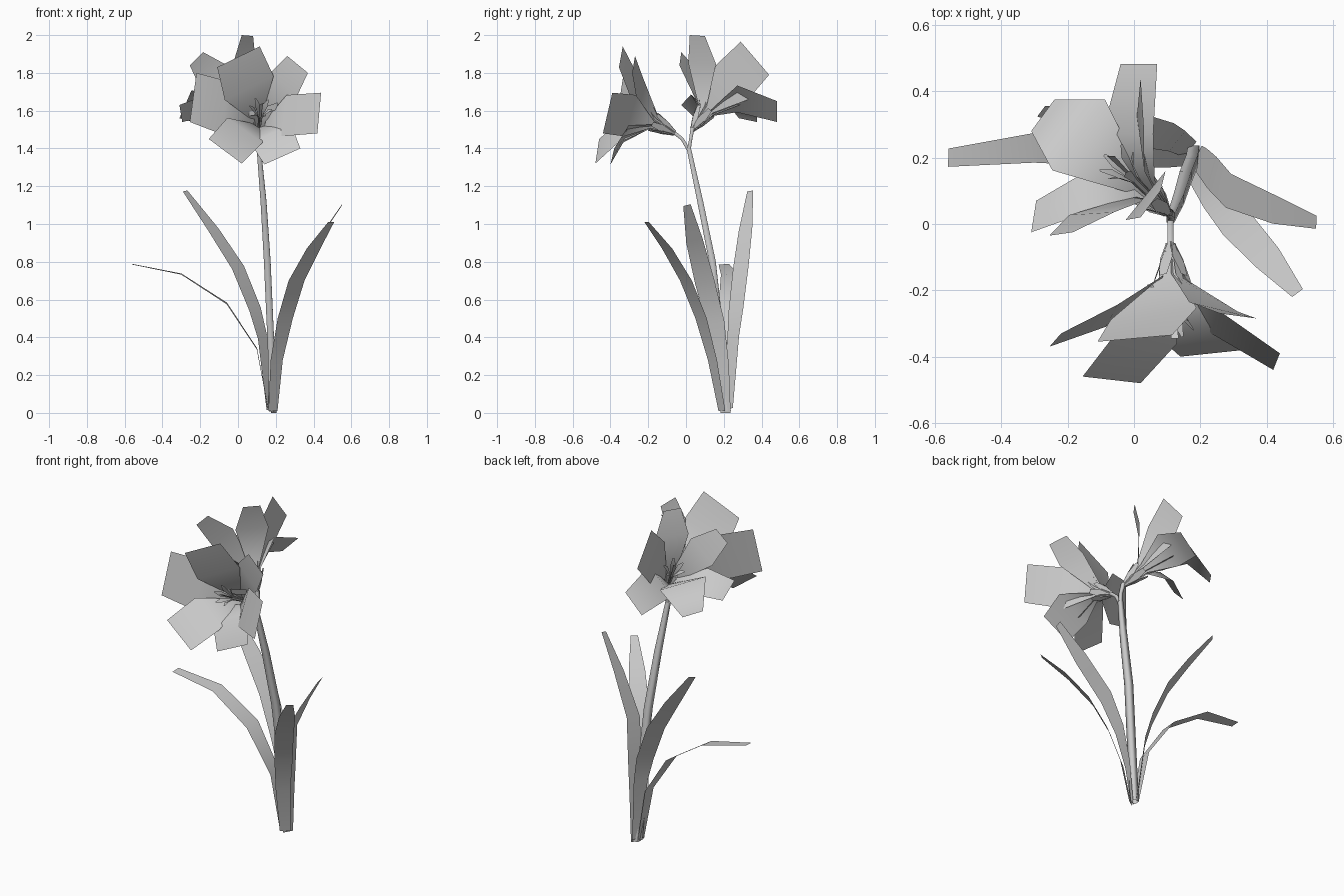
import bpy, math
from mathutils import Vector as V


def make(name, verts, faces, smooth=True):
    me = bpy.data.meshes.new(name)
    me.from_pydata([tuple(v) for v in verts], [], faces)
    me.update()
    for p in me.polygons:
        p.use_smooth = smooth
    ob = bpy.data.objects.new(name, me)
    bpy.context.collection.objects.link(ob)
    return ob


def strip(name, path, widths, sides):
    # flat ribbon: one left/right pair per path point
    verts = []
    for p, w, s in zip(path, widths, sides):
        verts += [V(p) - s * w / 2, V(p) + s * w / 2]
    faces = [(2 * i, 2 * i + 1, 2 * i + 3, 2 * i + 2) for i in range(len(path) - 1)]
    return make(name, verts, faces)


def tube(name, path, radii, n=4):
    verts, faces = [], []
    for i, p in enumerate(path):
        d = (V(path[min(i + 1, len(path) - 1)]) - V(path[max(i - 1, 0)])).normalized()
        u = d.cross(V((0, 1, 0.2))).normalized()
        w = d.cross(u)
        for k in range(n):
            a = 2 * math.pi * (k + 0.5) / n
            verts.append(V(p) + (u * math.cos(a) + w * math.sin(a)) * radii[i])
    for i in range(len(path) - 1):
        for k in range(n):
            j = (k + 1) % n
            faces.append((i * n + k, i * n + j, i * n + n + j, i * n + n + k))
    return make(name, verts, faces)


# main stem and the two flower stalks
tube("stem", [(.18, .22, 0.01), (.175, .19, .35), (.155, .14, .8), (.135, .075, 1.12), (.11, .015, 1.4)],
     [.024, .025, .025, .022, .016])
tube("front_stalk", [(.11, .015, 1.39), (.11, -.02, 1.45), (.11, -.07, 1.49)], [.013, .012, .014])
tube("back_stalk", [(.11, .015, 1.39), (.115, .025, 1.45), (.105, .035, 1.51)], [.013, .012, .014])

# four long strap leaves: width direction at root, width direction at tip, path
leaves = {
    "drooping_leaf": ((.02, 1, .1), (.02, 1, .06),
                      [(.16, .205, .02), (.10, .21, .34), (-.06, .225, .58), (-.30, .23, .735), (-.56, .20, .787)]),
    "left_leaf": ((.6, .75, .2), (.6, .8, .15),
                  [(.17, .225, .02), (.13, .25, .40), (.09, .265, .55), (0, .29, .77), (-.13, .315, .97), (-.28, .34, 1.175)]),
    "right_leaf": ((.48, .87, 0), (.05, .97, .24),
                   [(.19, .21, 0), (.205, .19, .25), (.235, .155, .48), (.285, .10, .69), (.42, .045, .91), (.55, .005, 1.10)]),
    "front_leaf": ((.8, .6, 0), (.8, .6, 0),
                   [(.185, .19, .01), (.205, .14, .28), (.25, .08, .50), (.31, 0, .70), (.40, -.10, .87), (.493, -.208, 1.01)]),
}
for name, (root, end, path) in leaves.items():
    n = len(path)
    sides = [V(root).lerp(V(end), min(1, 1.3 * i / (n - 1))).normalized() for i in range(n)]
    widths = [.06, .08, .105, .09, .055] if n == 5 else [.06, .08, .10, .105, .09, .04]
    strip(name, path, widths, sides)


def flower(name, base, throat, petals):
    base, throat = V(base), V(throat)
    axis = (throat - base).normalized()
    for i, (x1, y1, z1, x2, y2, z2, f, width, arch) in enumerate(petals):
        a, b = V((x1, y1, z1)), V((x2, y2, z2))
        tip, edge = (a + b) / 2, b - a
        rad = tip - throat
        rad = (rad - axis * rad.dot(axis)).normalized()
        inner = axis.cross(rad).normalized()
        if inner.dot(edge) < 0:
            inner = -inner
        e = edge.normalized()
        mid = throat.lerp(tip, f) + axis * arch
        strip(f"{name}_petal_{i + 1}",
              [base + rad * .012, throat + rad * .03, mid, tip],
              [.02, .06, width, edge.length],
              [inner, inner, (e + inner * .3).normalized(), e])
        # slim stamen with a broad anther
        end = throat + axis * .13 + rad * .035
        strip(f"{name}_stamen_{i + 1}",
              [base + rad * .006, throat + axis * .06 + rad * .012, end, end + axis * .035 + rad * .025],
              [.008, .012, .028, .008], [inner] * 4)
        # narrow bract around the tube
        strip(f"{name}_bract_{i + 1}",
              [base + rad * .01, base + axis * .06 + rad * .03, base + axis * .13 + rad * .055],
              [.02, .045, .025], [inner] * 3)
    # pistil
    u = V((.7, 0, .3)).normalized()
    strip(f"{name}_pistil", [throat, throat + axis * .1, throat + axis * .2],
          [.012, .014, .025], [u] * 3)


# each petal: both tip corners, shoulder position, shoulder width, arch along the flower axis
flower("front_flower", (.11, -.06, 1.48), (.115, -.17, 1.54), [
    (.115, -.335, 1.94, -.11, -.355, 1.83, .50, .29, .015),
    (.26, -.27, 1.89, .37, -.285, 1.80, .62, .19, .015),
    (.44, -.39, 1.695, .42, -.44, 1.48, .40, .23, .03),
    (.33, -.38, 1.40, .14, -.40, 1.315, .47, .24, .05),
    (.02, -.48, 1.32, -.155, -.46, 1.45, .44, .23, .05),
    (-.22, -.33, 1.80, -.255, -.37, 1.54, .52, .29, .015),
])
flower("back_flower", (.10, .035, 1.50), (.03, .105, 1.60), [
    (.02, .02, 2.0, .08, .10, 1.995, .60, .19, .015),
    (.02, .44, 1.79, .03, .29, 1.965, .50, .25, .015),
    (-.04, .483, 1.54, .07, .483, 1.65, .32, .21, .09),
    (-.24, .375, 1.54, -.31, .28, 1.56, .40, .27, .15),
    (-.295, .07, 1.54, -.31, -.025, 1.63, .50, .17, .05),
    (-.185, -.025, 1.91, -.255, -.035, 1.84, .60, .19, .015),
])
# broad anther blade across the front throat
strip("front_anther", [(.04, -.185, 1.58), (.12, -.2, 1.595), (.21, -.215, 1.625)],
      [.02, .035, .04], [V((0, -.3, .95))] * 3)
